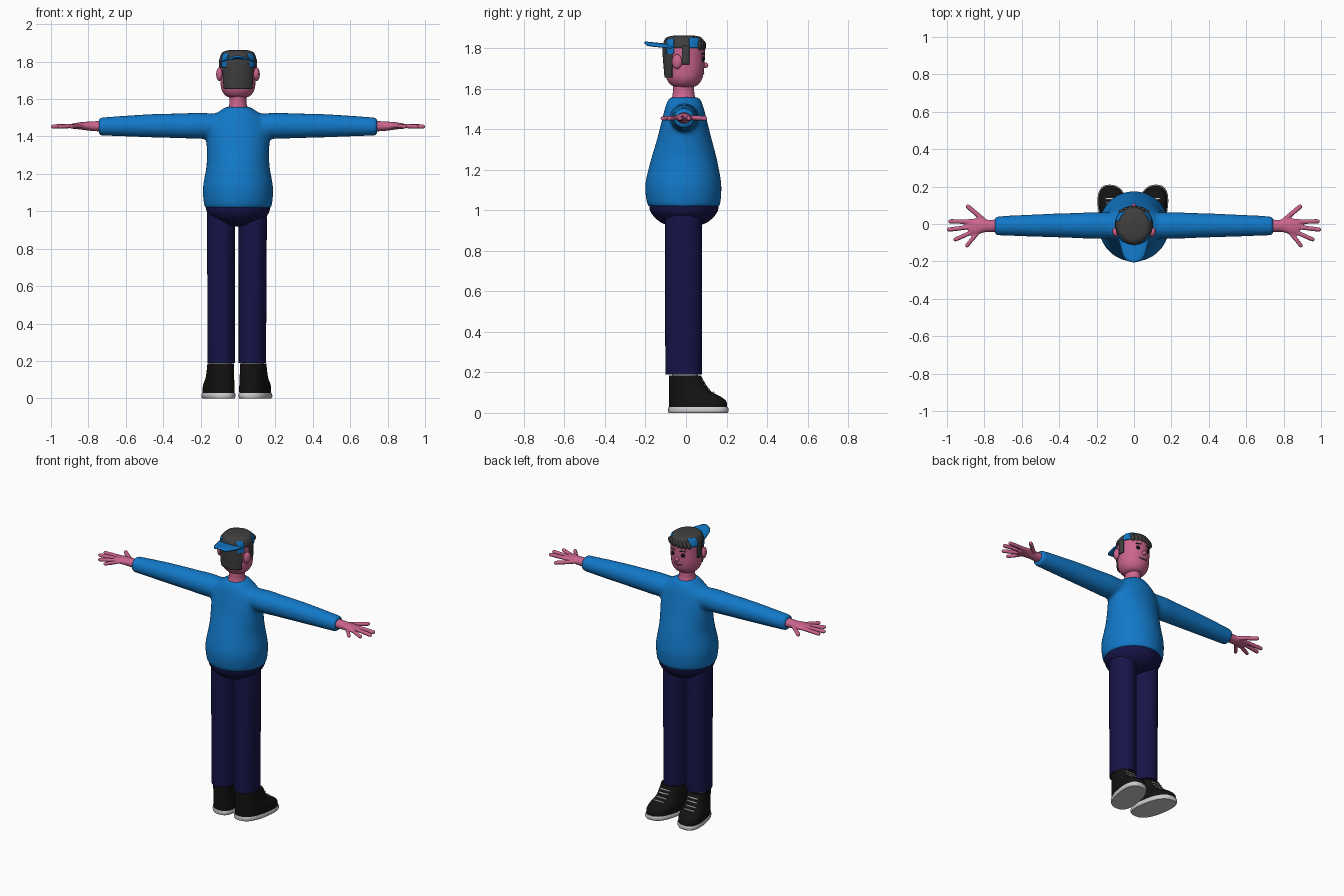
import bpy, bmesh, math
from mathutils import Vector, Matrix

if "Cube" in bpy.data.objects:
    bpy.data.objects.remove(bpy.data.objects["Cube"])


def material(name, rgb):
    m = bpy.data.materials.new(name)
    m.diffuse_color = (*rgb, 1)
    m.use_nodes = True
    m.node_tree.nodes["Principled BSDF"].inputs["Base Color"].default_value = m.diffuse_color
    return m


BLUE = material("blue", (0.006, 0.19, 0.58))
SKIN = material("skin", (0.6, 0.13, 0.27))
NAVY = material("navy", (0.008, 0.007, 0.065))
HAIR = material("dark grey", (0.05, 0.05, 0.05))
BLACK = material("black", (0.006, 0.006, 0.006))
WHITE = material("white", (0.65, 0.65, 0.65))


def finish(name, bm, mat, mirror=False, voxel=0, solid=0, angle=45, smooth=5):
    bmesh.ops.recalc_face_normals(bm, faces=bm.faces)
    me = bpy.data.meshes.new(name)
    bm.to_mesh(me)
    bm.free()
    me.shade_smooth()
    me.set_sharp_from_angle(angle=math.radians(angle))
    ob = bpy.data.objects.new(name, me)
    bpy.context.collection.objects.link(ob)
    me.materials.append(mat)
    if mirror:
        ob.modifiers.new("mirror", "MIRROR").use_mirror_merge = False
    if solid:
        s = ob.modifiers.new("thickness", "SOLIDIFY")
        s.thickness, s.offset = solid, 0
    if voxel:
        r = ob.modifiers.new("union", "REMESH")
        r.mode, r.voxel_size, r.use_smooth_shade = "VOXEL", voxel, True
        s = ob.modifiers.new("soften", "SMOOTH")
        s.factor, s.iterations = 0.5, smooth
    return ob


def loft(bm, secs, axis="z", n=40, steps=4, power=2, caps=True):
    """Skin (t, c1, c2, r1, r2) sections, interpolated with a Catmull-Rom spline."""
    s = [Vector(v) for v in secs]
    s = [s[0]] + s + [s[-1]]
    fine = []
    for i in range(1, len(s) - 2):
        a, b, c, d = s[i - 1:i + 3]
        for k in range(steps):
            u = k / steps
            fine.append(0.5 * (2 * b + (c - a) * u + (2 * a - 5 * b + 4 * c - d) * u * u
                               + (3 * b - a - 3 * c + d) * u ** 3))
    fine.append(s[-1])
    rings = []
    for t, c1, c2, r1, r2 in fine:
        ring = []
        for j in range(n):
            g = 2 * math.pi * j / n
            co, si = math.cos(g), math.sin(g)
            p = c1 + r1 * math.copysign(abs(co) ** (2 / power), co)
            q = c2 + r2 * math.copysign(abs(si) ** (2 / power), si)
            ring.append(bm.verts.new((p, q, t) if axis == "z" else (t, p, q)))
        rings.append(ring)
    for a, b in zip(rings, rings[1:]):
        for j in range(n):
            bm.faces.new((a[j], a[(j + 1) % n], b[(j + 1) % n], b[j]))
    if caps:
        bm.faces.new(rings[0])
        bm.faces.new(rings[-1])


def ball(bm, c, r, rot=Matrix()):
    m = Matrix.Translation(c) @ rot @ Matrix.Diagonal((*r, 1))
    bmesh.ops.create_uvsphere(bm, u_segments=20, v_segments=12, radius=1, matrix=m)


def capsule(bm, p, q, r):
    p, q = Vector(p), Vector(q)
    d = q - p
    m = Matrix.Translation((p + q) / 2) @ d.to_track_quat("Z", "Y").to_matrix().to_4x4()
    bmesh.ops.create_cone(bm, cap_ends=True, segments=12, radius1=r, radius2=r, depth=d.length, matrix=m)
    for c in (p, q):
        bmesh.ops.create_icosphere(bm, subdivisions=2, radius=r, matrix=Matrix.Translation(c))


# Sweater: torso and sleeves fused together
bm = bmesh.new()
loft(bm, [(1.015, 0, -.01, .178, .176), (1.05, 0, -.012, .184, .184), (1.1, 0, -.013, .188, .188),
          (1.15, 0, -.013, .185, .185), (1.25, 0, -.01, .168, .163), (1.35, 0, -.008, .168, .135),
          (1.43, 0, -.008, .168, .115), (1.5, 0, -.008, .145, .097), (1.535, 0, -.008, .1, .085),
          (1.558, 0, -.008, .066, .072)])
for s in (1, -1):
    loft(bm, [(s * .04, -.008, 1.455, .065, .062), (s * .2, -.008, 1.457, .072, .07),
              (s * .3, -.008, 1.457, .068, .067), (s * .5, -.008, 1.457, .061, .061),
              (s * .745, -.01, 1.453, .051, .048)], axis="x")
finish("sweater", bm, BLUE, voxel=.011, smooth=8)

# Hands
bm = bmesh.new()
loft(bm, [(.71, -.01, 1.455, .035, .03), (.79, -.01, 1.455, .033, .025),
          (.84, -.014, 1.457, .044, .02), (.885, -.018, 1.455, .045, .014)], axis="x", n=24)
for p, q, r in (((.79, .01), (.888, .093), .013), ((.86, .012), (.982, .014), .0125),
                ((.86, -.014), (.989, -.03), .0125), ((.85, -.036), (.955, -.083), .012),
                ((.83, -.04), (.893, -.115), .0115)):
    capsule(bm, (*p, 1.457), (*q, 1.453), r)
finish("hands", bm, SKIN, mirror=True, voxel=.005, smooth=4)

# Trousers
bm = bmesh.new()
loft(bm, [(1.04, 0, -.01, .172, .172), (1.0, 0, -.01, .168, .168), (.965, 0, -.01, .145, .145),
          (.935, 0, -.01, .1, .105), (.918, 0, -.01, .04, .05)])
finish("trouser_seat", bm, NAVY)
bm = bmesh.new()
loft(bm, [(.19, .083, -.012, .073, .09), (.6, .084, -.012, .074, .091), (.96, .085, -.012, .075, .091),
          (1.02, .085, -.012, .07, .085)])
finish("trouser_legs", bm, NAVY, mirror=True).location.x = -.006


# Shoes, toes turned slightly outward
def shoe_part(name, secs, mat, power=2.5):
    bm = bmesh.new()
    loft(bm, [(z, .088, (a + b) / 2, w, (b - a) / 2) for z, a, b, w in secs], power=power)
    turn(name, bm, mat)


def turn(name, bm, mat):
    for v in bm.verts:
        v.co.x += .17 * v.co.y
    finish(name, bm, mat, mirror=True).location.x = -.006


shoe_part("shoe_uppers", [(.025, -.083, .203, .079), (.055, -.084, .2, .079), (.08, -.084, .172, .077),
                          (.105, -.084, .125, .073), (.14, -.085, .098, .07), (.185, -.085, .074, .068)], BLACK)
shoe_part("shoe_soles", [(0, -.085, .206, .079), (.008, -.088, .21, .084), (.02, -.088, .21, .084),
                         (.028, -.086, .207, .081)], WHITE)
shoe_part("socks", [(.17, -.07, .06, .058), (.21, -.07, .06, .058)], WHITE, 2)
bm = bmesh.new()
for y, z in ((.088, .158), (.1, .138), (.118, .115), (.14, .1)):
    capsule(bm, (.055, y - .005, z), (.121, y - .005, z), .005)
turn("shoe_laces", bm, WHITE)

# Head and neck
HEAD = [(1.606, 0, -.008, .035, .035), (1.618, 0, -.008, .066, .066), (1.65, 0, -.008, .088, .088),
        (1.7, 0, -.006, .094, .096), (1.76, 0, -.007, .094, .1), (1.8, 0, -.008, .094, .1),
        (1.835, 0, -.01, .085, .092), (1.852, 0, -.01, .066, .072), (1.858, 0, -.01, .03, .03)]
bm = bmesh.new()
loft(bm, HEAD)
finish("head", bm, SKIN)
bm = bmesh.new()
loft(bm, [(1.54, 0, -.01, .062, .066), (1.57, 0, -.012, .047, .054), (1.63, 0, -.012, .044, .052)])
finish("neck", bm, SKIN)
bm = bmesh.new()
ball(bm, (.1, -.045, 1.733), (.016, .026, .036), Matrix.Rotation(-.25, 4, "Z"))
finish("ears", bm, SKIN, mirror=True)
bm = bmesh.new()
ball(bm, (0, .094, 1.715), (.013, .016, .014))
finish("nose", bm, SKIN)
bm = bmesh.new()
ball(bm, (.036, .083, 1.745), (.013, .009, .014))
finish("eyes", bm, BLACK, mirror=True)
bm = bmesh.new()
capsule(bm, (.022, .091, 1.773), (.05, .077, 1.772), .004)
finish("eyebrows", bm, HAIR, mirror=True)
bm = bmesh.new()
capsule(bm, (0, .088, 1.676), (.022, .084, 1.679), .003)
capsule(bm, (.022, .084, 1.679), (.034, .078, 1.685), .003)
finish("mouth", bm, HAIR, mirror=True)


# Hair and cap panels: thin shells cut from an enlarged head
def shell(name, grow, mat, boxes, thick=.008):
    bm = bmesh.new()
    loft(bm, [(z + (grow * .7 if z > 1.8 else 0), x, y, a + grow, b + grow) for z, x, y, a, b in HEAD], n=80)
    for y in {v for b in boxes for v in b[:2]}:
        bmesh.ops.bisect_plane(bm, geom=bm.verts[:] + bm.edges[:] + bm.faces[:], plane_co=(0, y, 0), plane_no=(0, 1, 0))
    for z in {v for b in boxes for v in b[2:]}:
        bmesh.ops.bisect_plane(bm, geom=bm.verts[:] + bm.edges[:] + bm.faces[:], plane_co=(0, 0, z), plane_no=(0, 0, 1))

    def inside(f):
        c = f.calc_center_median()
        return any(a < c.y < b and d < c.z < e for a, b, d, e in boxes)
    bmesh.ops.delete(bm, geom=[f for f in bm.faces if not inside(f)], context="FACES")
    finish(name, bm, mat, solid=thick)


shell("back_hair", .004, HAIR, [(-.2, -.068, 1.655, 1.81), (-.02, .016, 1.72, 1.81)])
shell("cap_crown", .003, HAIR, [(-.2, .06, 1.8, 1.9), (.06, .2, 1.825, 1.9)], .006)
shell("cap_side_panels", .006, BLUE, [(-.093, -.06, 1.77, 1.843), (.016, .062, 1.8, 1.85)], .006)
bm = bmesh.new()
for i in range(-3, 4):
    x = i * .022
    ball(bm, (x, .088 - 5 * x * x, 1.812), (.015, .011, .026), Matrix.Rotation(.45, 4, "Y"))
finish("fringe", bm, HAIR)

# Cap bill at the back
bm = bmesh.new()
rows = []
for j in range(9):
    v = j / 8
    w = .086 - .036 * v - .012 * max(0, v - .8) / .2
    rows.append([bm.verts.new((w * u / 6, -.085 - .12 * v + .012 * v * (u / 6) ** 2 + .02 * (1 - v) * (u / 6) ** 2,
                               1.816 + .012 * v - .014 * (u / 6) ** 2)) for u in range(-6, 7)])
for a, b in zip(rows, rows[1:]):
    for i in range(12):
        bm.faces.new((a[i], a[i + 1], b[i + 1], b[i]))
finish("cap_bill", bm, BLUE, solid=.01)
